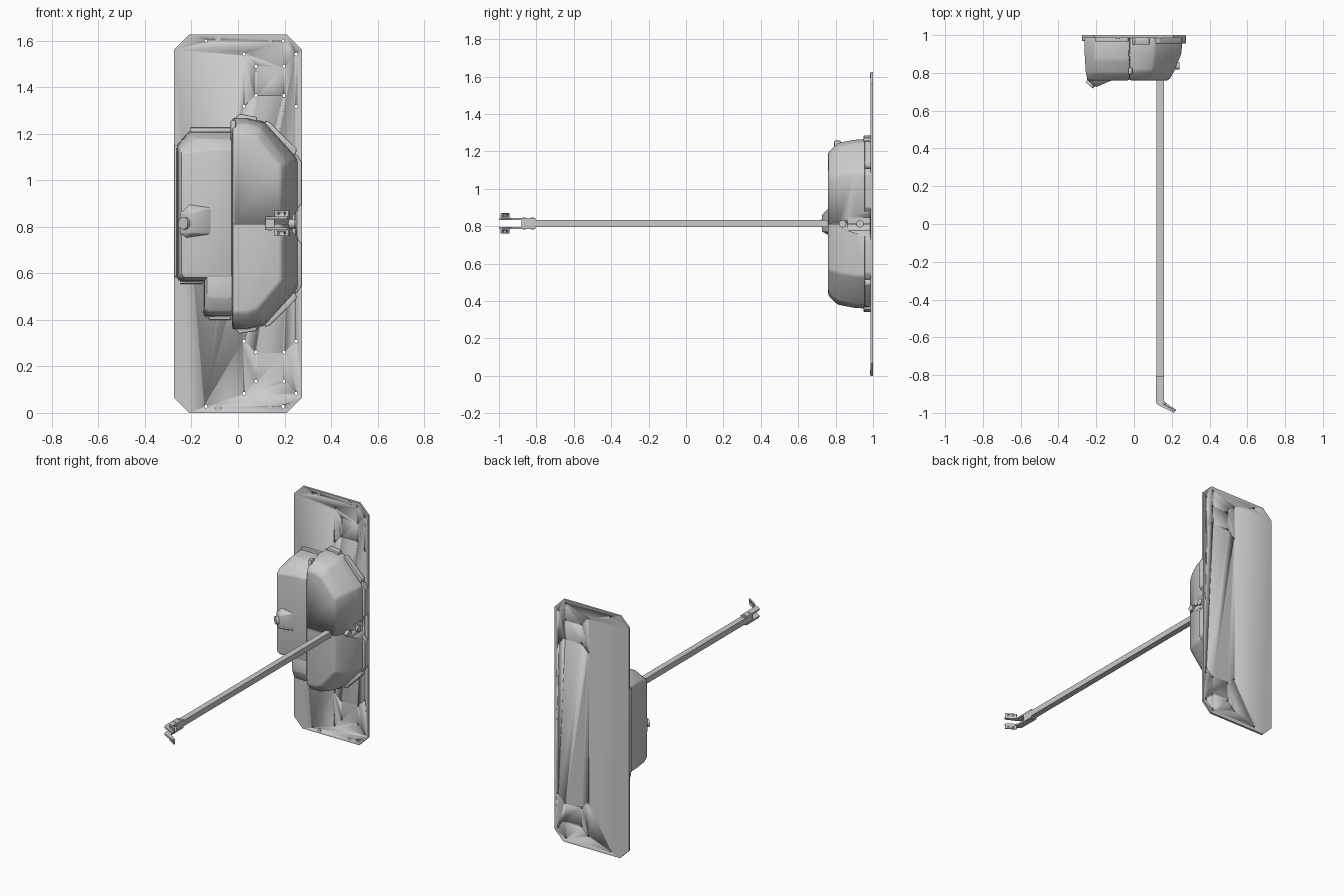
import bpy, bmesh
from mathutils import Vector, Matrix

if "Cube" in bpy.data.objects:
    bpy.data.objects.remove(bpy.data.objects["Cube"])

ZC = 0.813  # height of the horizontal symmetry plane


def finish(name, bm, bevel=0.0, seg=2, smooth=True):
    bmesh.ops.recalc_face_normals(bm, faces=bm.faces)
    me = bpy.data.meshes.new(name)
    bm.to_mesh(me)
    bm.free()
    ob = bpy.data.objects.new(name, me)
    bpy.context.collection.objects.link(ob)
    bpy.ops.object.select_all(action='DESELECT')
    bpy.context.view_layer.objects.active = ob
    ob.select_set(True)
    if bevel:
        m = ob.modifiers.new("bevel", 'BEVEL')
        m.width, m.segments, m.limit_method, m.angle_limit = bevel, seg, 'ANGLE', 0.3
        bpy.ops.object.modifier_apply(modifier=m.name)
    if smooth:
        bpy.ops.object.shade_smooth_by_angle(angle=0.5)
    return ob


def loft(name, sections, bevel=0.0):
    """Sections are (y, [(x, z), ...]) with equal point counts."""
    bm = bmesh.new()
    rings = [[bm.verts.new((x, y, z)) for x, z in pts] for y, pts in sections]
    n = len(rings[0])
    for a, b in zip(rings, rings[1:]):
        for i in range(n):
            j = (i + 1) % n
            bm.faces.new((a[i], a[j], b[j], b[i]))
    bm.faces.new(rings[0])
    bm.faces.new(rings[-1])
    return finish(name, bm, bevel)


def prism(name, pts, a, b, axis='y', bevel=0.0):
    """Extrude an outline along y (points are x, z) or z (points are x, y)."""
    bm = bmesh.new()
    ring = [[bm.verts.new((p, d, q) if axis == 'y' else (p, q, d)) for p, q in pts] for d in (a, b)]
    n = len(pts)
    bm.faces.new(ring[0])
    bm.faces.new(ring[1])
    for i in range(n):
        j = (i + 1) % n
        bm.faces.new((ring[0][i], ring[0][j], ring[1][j], ring[1][i]))
    return finish(name, bm, bevel)


def discs(name, items, axis, depth, seg=16):
    """Several cylinders (centre, radius) sharing one axis, in one object."""
    bm = bmesh.new()
    rot = Vector(axis).to_track_quat('Z', 'Y').to_matrix().to_4x4()
    for c, r in items:
        bmesh.ops.create_cone(bm, cap_ends=True, segments=seg, radius1=r, radius2=r, depth=depth,
                              matrix=Matrix.Translation(c) @ rot)
    return finish(name, bm)


def cut(ob, cutter):
    cutter.hide_render = True
    bpy.context.view_layer.objects.active = ob
    m = ob.modifiers.new("cut", 'BOOLEAN')
    m.operation, m.solver, m.object = 'DIFFERENCE', 'EXACT', cutter
    bpy.ops.object.modifier_apply(modifier=m.name)
    bpy.data.objects.remove(cutter)


def rect(x0, x1, z0, z1):
    return [(x0, z0), (x1, z0), (x1, z1), (x0, z1)]


def flip(pts):
    return [(x, 2 * ZC - z) for x, z in reversed(pts)]


# Mounting plate with chamfered corners and bolt holes
half = [(0.276, 2 * ZC - 0.066), (0.21, 2 * ZC), (-0.21, 2 * ZC), (-0.276, 2 * ZC - 0.066)]
plate = prism("mounting_plate", half + flip(half), 0.986, 1.0)
holes = [(-.138, 1.598), (.194, 1.598), (.026, 1.542), (.25, 1.542), (.077, 1.49),
         (.198, 1.49), (.077, 1.365), (.198, 1.365), (.026, 1.318), (.25, 1.318)]
holes += flip(holes)
cut(plate, discs("hole_cutter", [((x, 0.993, z), 0.007) for x, z in holes], (0, 1, 0), 0.1, 12))
studs = [(-.086, 1.606), (.138, 1.606)]
discs("plate_studs", [((x, 0.986, z), 0.013) for x, z in studs + flip(studs)], (0, 1, 0), 0.006)

# Large faceted housing on the right, symmetric about the horizontal seam


def big(y, zt, xs, zs, xc, zc):
    up = [(-0.026, zt), (0.04, zt), (xc, zc), (xs, zs)]
    return y, up + flip(up)


housing = loft("main_housing", [
    big(0.987, 1.268, .258, 1.095, .115, 1.252),
    big(0.90, 1.262, .25, 1.09, .11, 1.245),
    big(0.81, 1.245, .213, 1.075, .10, 1.225),
    big(0.76, 1.195, .185, 1.06, .085, 1.175)], bevel=0.012)
notch = [(.235, ZC + .035), (.32, ZC + .12)]
cut(housing, prism("notch_cutter", notch + flip(notch), 0.84, 0.984))
cut(housing, prism("seam_cutter", rect(-.02, .4, ZC - .002, ZC + .002), 0.7, 0.98))
discs("seam_screws", [((.227, .837, ZC), .02), ((.234, .93, ZC), .02)], (1, 0, 0), 0.03)

# Side housing on the left with sloped top


def side(y, zt, xl, zl, xc, zcn, zb):
    return y, [(-.024, zt), (xc, zcn), (xl, zl), (xl, zb + .015), (xl + .015, zb), (-.024, zb)]


loft("side_housing", [
    side(0.987, 1.212, -.264, 1.15, -.21, 1.212, .563),
    side(0.87, 1.205, -.260, 1.145, -.205, 1.205, .566),
    side(0.80, 1.175, -.255, 1.135, -.19, 1.18, .57),
    side(0.76, 1.135, -.245, 1.12, -.09, 1.135, .58)], bevel=0.010)

# Small box below the side housing


def low(y, zb, xl):
    return y, [(-.024, .6), (xl, .6), (xl, zb + .015), (xl + .015, zb), (-.024, zb)]


loft("lower_box", [low(0.987, .408, -.15), low(0.83, .418, -.147),
                   low(0.79, .435, -.143), low(0.762, .495, -.135)], bevel=0.008)

# Rim flanges and tabs against the plate
side_flange = [(.235, .85), (.275, .9), (.275, 1.075), (.255, 1.11), (.235, 1.11)]
slant_flange = [(.12, 1.22), (.235, 1.10), (.251, 1.12), (.251, 1.137), (.135, 1.252), (.115, 1.255)]
end_tab = [(-.012, 1.24), (.085, 1.24), (.08, 1.273), (.004, 1.286), (-.008, 1.27)]
for nm, pts, y0 in (("side_flange", side_flange, .955), ("slant_flange", slant_flange, .955),
                    ("end_tab", end_tab, .95)):
    prism(nm + "_upper", pts, y0, 0.987, bevel=0.004)
    prism(nm + "_lower", flip(pts), y0, 0.987, bevel=0.004)
prism("top_left_tab", rect(-.207, -.03, 1.19, 1.226), .965, .987, bevel=.004)
prism("left_flange", rect(-.275, -.25, .585, 1.15), .97, .987, bevel=.004)
prism("bottom_left_tab", rect(-.125, -.03, .40, .43), .965, .987, bevel=.004)
prism("side_bottom_tab", rect(-.25, -.15, .555, .58), .965, .987, bevel=.004)
for i, y in enumerate((.905, .81)):
    prism(f"seam_lug_{i}", rect(-.032, -.008, 1.17, 1.258), y - .018, y + .018, bevel=.006)

# Wedge boss carrying the lock cylinder
bm = bmesh.new()
for co in [(-.107, .765, .885), (-.107, .765, .768), (-.21, .765, .90), (-.25, .80, .732),
           (-.25, .80, .895), (-.2, .725, .86), (-.2, .725, .772), (-.25, .765, .86), (-.25, .765, .772)]:
    bm.verts.new(co)
bmesh.ops.convex_hull(bm, input=bm.verts)
bmesh.ops.dissolve_limit(bm, angle_limit=0.02, verts=bm.verts, edges=bm.edges)
finish("lock_boss", bm, bevel=0.005)
discs("lock_cylinder", [((-.227, .745, .815), .026)], (-.62, -.78, 0), 0.03, 24)

# Square hollow arm
bm = bmesh.new()
bmesh.ops.create_cube(bm, size=1, matrix=Matrix.Translation((.138, -.05, .815)) @
                      Matrix.Diagonal((.039, 1.66, .038, 1)))
end = min(bm.faces, key=lambda f: f.calc_center_median().y)
bmesh.ops.inset_individual(bm, faces=[end], thickness=0.004)
bmesh.ops.translate(bm, verts=end.verts, vec=(0, .2, 0))
finish("arm_tube", bm, smooth=False)

# Fork at the arm end: two bent plates with outward drilled tabs
bent = [(.116, -.805), (.158, -.805), (.158, -.935), (.168, -.947), (.222, -.985), (.212, -1.0),
        (.135, -.962), (.122, -.953), (.116, -.94)]
tab = [(.160, -.943), (.223, -.983), (.218, -.992), (.155, -.952)]
d = Vector((.063, -.04, 0)).normalized()
for nm, s in (("upper", 1), ("lower", -1)):
    z = sorted((.815 + s * .019, .815 + s * .029))
    prism("fork_plate_" + nm, bent, z[0], z[1], axis='z')
    z = sorted((.815 + s * .022, .815 + s * .055))
    t = prism("fork_tab_" + nm, tab, z[0], z[1], axis='z', bevel=.003)
    mid = Vector((.189, -.9675, .815 + s * .042))
    cut(t, discs("tab_cutter", [(mid + d * k, .006) for k in (-.016, .016)],
                 (d.y, -d.x, 0), 0.05, 12))
    discs("fork_bolts_" + nm, [((.137, y, .815 + s * .029), .008) for y in (-.822, -.865)],
          (0, 0, 1), 0.006)
